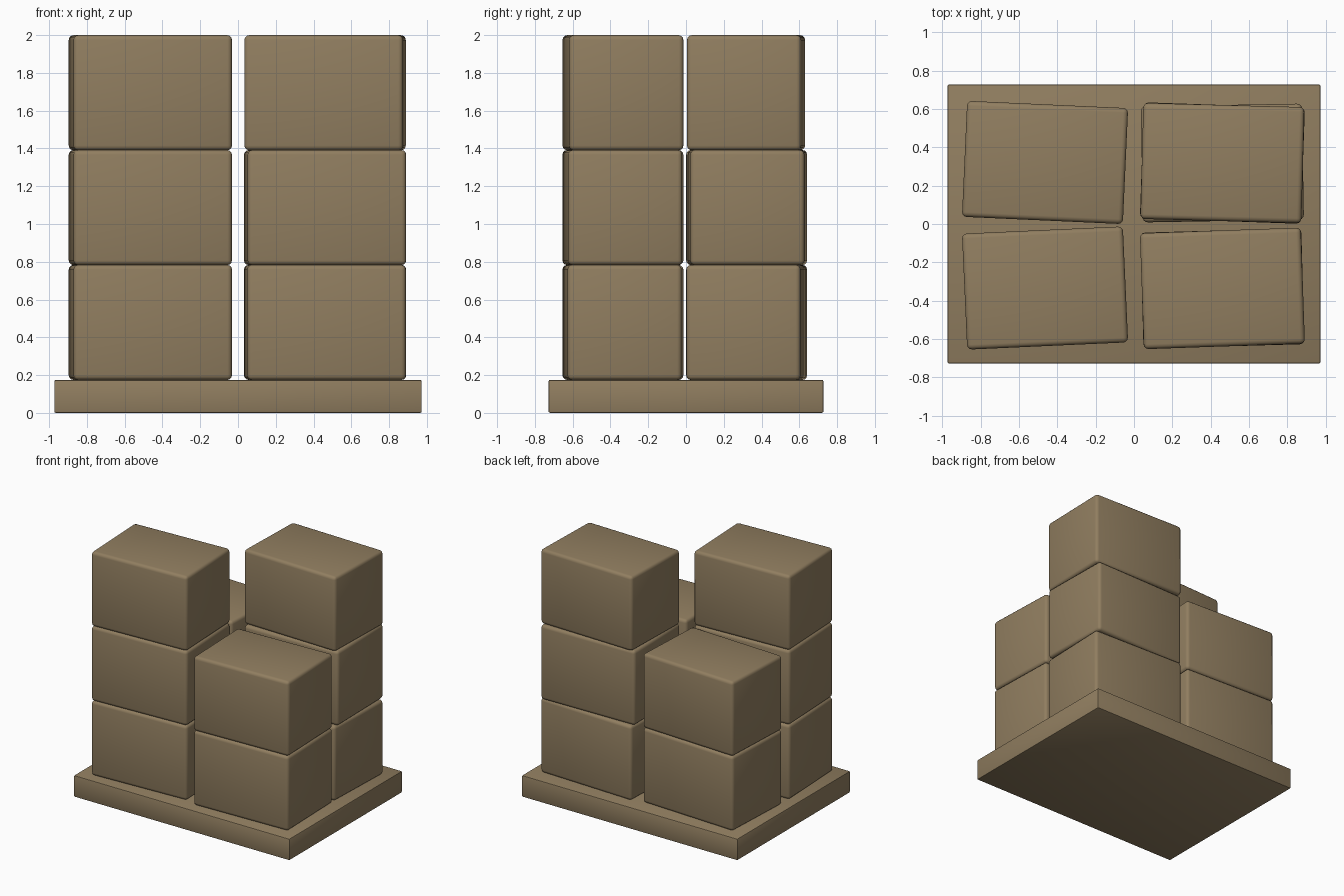
import bpy, math

if "Cube" in bpy.data.objects:
    bpy.data.objects.remove(bpy.data.objects["Cube"])

# Single cardboard-brown colour
mat = bpy.data.materials.new("cardboard_brown")
mat.diffuse_color = (0.283, 0.209, 0.117, 1)
mat.use_nodes = True
mat.node_tree.nodes["Principled BSDF"].inputs["Base Color"].default_value = mat.diffuse_color


def rounded_box(name, center, size, angle, bevel, segments):
    bpy.ops.mesh.primitive_cube_add(size=1, location=center)
    ob = bpy.context.object
    ob.name = name
    ob.scale = size
    bpy.ops.object.transform_apply(location=False, rotation=False, scale=True)
    ob.rotation_euler.z = math.radians(angle)
    mod = ob.modifiers.new("rounded_edges", 'BEVEL')
    mod.width = bevel
    mod.segments = segments
    bpy.ops.object.modifier_apply(modifier=mod.name)
    bpy.ops.object.shade_smooth_by_angle(angle=math.radians(35))
    ob.data.materials.append(mat)
    return ob


# Base slab
rounded_box("base_slab", (0, 0, 0.0875), (1.945, 1.455, 0.175), 0, 0.008, 2)

# Box stacks: centre x, centre y, turn of each box from the bottom up
stacks = {
    "front_left": (-0.464, -0.334, (2.6, 2.6, 2.6)),
    "front_right": (0.461, -0.336, (1.6, 2.0, 0)[:2]),
    "back_left": (-0.464, 0.321, (-2.6, -2.6)),
    "back_right": (0.461, 0.318, (-2.0, 1.0, -1.5)),
}
STEP = 0.608
for name, (x, y, turns) in stacks.items():
    for i, turn in enumerate(turns):
        z = 0.175 + STEP * i + 0.304
        rounded_box(f"{name}_box_{i + 1}", (x, y, z), (0.84, 0.605, 0.609),
                    turn, 0.025, 3)
